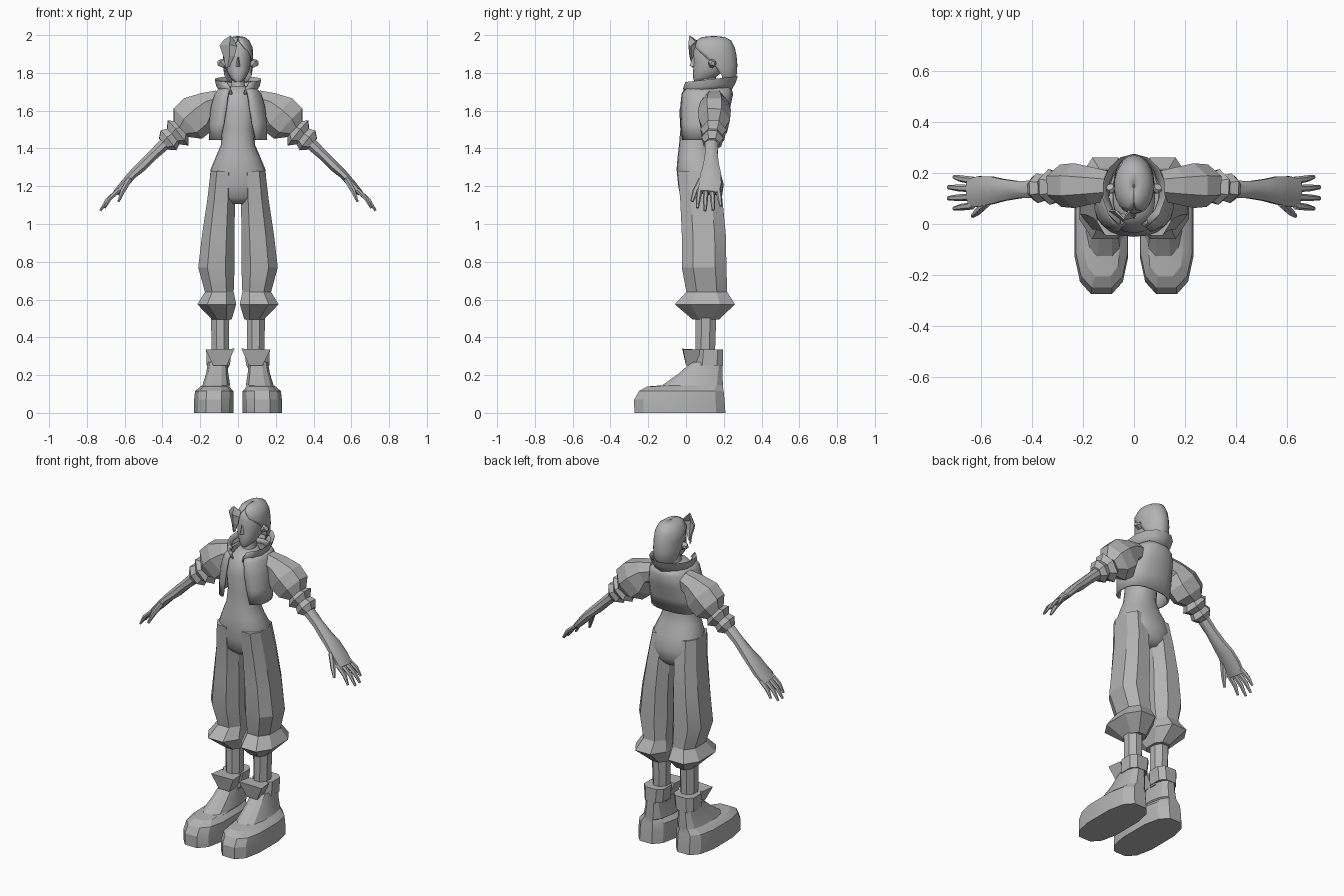
import bpy, bmesh, math
from mathutils import Vector

grey = bpy.data.materials.new("plain grey")
grey.diffuse_color = (0.45, 0.45, 0.45, 1)


def finish(name, bm, smooth=30, mirror=False, thick=0):
    bmesh.ops.recalc_face_normals(bm, faces=bm.faces)
    me = bpy.data.meshes.new(name)
    bm.to_mesh(me)
    bm.free()
    ob = bpy.data.objects.new(name, me)
    bpy.context.collection.objects.link(ob)
    me.materials.append(grey)
    bpy.context.view_layer.objects.active = ob
    ob.select_set(True)
    if smooth:
        bpy.ops.object.shade_smooth_by_angle(angle=math.radians(smooth))
    ob.select_set(False)
    if thick:
        m = ob.modifiers.new("thickness", "SOLIDIFY")
        m.thickness = thick
    if mirror:
        ob.modifiers.new("mirror", "MIRROR")
    return ob


def skin(bm, rings, closed=True, caps=True):
    rows = [[bm.verts.new(p) for p in r] for r in rings]
    n = len(rows[0])
    for a, b in zip(rows, rows[1:]):
        for i in range(n if closed else n - 1):
            j = (i + 1) % n
            bm.faces.new((a[i], a[j], b[j], b[i]))
    if caps:
        bm.faces.new(rows[0])
        bm.faces.new(rows[-1])


def sgn_pow(v, e):
    return math.copysign(abs(v) ** e, v)


def section(z, x0, x1, y0, y1, n, power=2.0, gap=0, tilt=0, turn=0):
    """Horizontal outline; a gap in degrees leaves the front open each side."""
    pts = []
    for i in range(n):
        if gap:
            a = math.radians(gap + (360 - 2 * gap) * i / (n - 1))
        else:
            a = 2 * math.pi * (i + turn) / n
        u, v = sgn_pow(math.sin(a), 2 / power), -sgn_pow(math.cos(a), 2 / power)
        y = (y0 + y1) / 2 + v * (y1 - y0) / 2
        pts.append((((x0 + x1) / 2 + u * (x1 - x0) / 2), y, z + tilt * y))
    return pts


def stack(name, rows, n, power=2.0, turn=0, **kw):
    bm = bmesh.new()
    skin(bm, [section(*r, n, power, turn=turn) for r in rows])
    return finish(name, bm, **kw)


def body(name, rows, n, power=2.0, **kw):
    return stack(name, [(z, -w, w, a, b) for z, w, a, b in rows], n, power, **kw)


def shell(name, rows, n, thick, power=2.0, tilts=None, smooth=40):
    """Open-fronted garment: rows of height, half width, front, back, gap."""
    bm = bmesh.new()
    skin(bm, [section(z, -w, w, a, b, n, power, g, tilts[i] if tilts else 0)
              for i, (z, w, a, b, g) in enumerate(rows)], closed=False, caps=False)
    return finish(name, bm, smooth=smooth, thick=thick)


def tube(bm, rows, n):
    """Limb along a path: rows of x, y, z, half thickness, half depth in y."""
    rings = []
    pts = [Vector(r[:3]) for r in rows]
    for i, (p, r) in enumerate(zip(pts, rows)):
        d = pts[min(i + 1, len(pts) - 1)] - pts[max(i - 1, 0)]
        up = d.cross(Vector((0, 1, 0))).normalized()
        side = up.cross(d).normalized()
        angs = [2 * math.pi * (k + .5) / n for k in range(n)]
        rings.append([p + up * r[3] * math.cos(a) + side * r[4] * math.sin(a) for a in angs])
    skin(bm, rings)


def limb(name, rows, n, smooth=30):
    bm = bmesh.new()
    tube(bm, rows, n)
    return finish(name, bm, smooth=smooth, mirror=True)


# shoes, ankle cuffs and tongues
stack("shoe", [(0, .02, .235, -.28, .215), (.07, .02, .235, -.28, .21),
               (.115, .022, .23, -.255, .205), (.14, .045, .2, -.21, .2),
               (.146, .04, .19, -.13, .2), (.21, .05, .17, -.04, .195),
               (.27, .055, .16, .03, .195)], 12, 2.8, turn=.5, smooth=20, mirror=True)
stack("ankle_cuff", [(.25, .04, .17, .05, .2), (.335, .03, .172, .06, .2)],
      8, 3, turn=.5, smooth=0, mirror=True)
bm = bmesh.new()
skin(bm, [[(.06, .0, .25), (.13, .0, .25), (.13, .08, .25), (.06, .08, .25)],
          [(.018, -.02, .34), (.172, -.015, .335), (.16, .07, .335), (.03, .07, .335)]])
finish("shoe_tongue", bm, smooth=0, mirror=True)

# calves and baggy trouser legs with flared hems
stack("calf", [(.24, .045, .14, .045, .155), (.52, .042, .148, .045, .165)],
      8, turn=.5, smooth=0, mirror=True)
stack("trouser_leg", [(.495, .03, .14, .03, .18), (.575, .003, .222, -.07, .27),
                      (.64, .018, .18, -.005, .225), (.77, .012, .217, -.03, .222),
                      (.95, .012, .195, -.03, .218), (1.13, .012, .167, -.038, .2),
                      (1.28, .012, .149, -.052, .172)],
      8, 2.5, turn=.5, smooth=15, mirror=True)

# hips, waist, chest and neck
body("bodysuit", [(1.105, .07, .01, .16), (1.14, .135, -.03, .19), (1.21, .152, -.042, .2),
                  (1.29, .145, -.05, .178), (1.35, .12, -.045, .152), (1.42, .09, -.037, .135),
                  (1.5, .085, -.03, .15), (1.6, .1, -.035, .18), (1.68, .085, -.015, .18),
                  (1.73, .05, .03, .16)], 20, 2.3, smooth=60)
body("neck", [(1.66, .05, .05, .16), (1.72, .038, .065, .155), (1.8, .036, .07, .16)], 10, smooth=60)

# cropped open vest with a standing collar
shell("vest", [(1.445, .155, -.035, .185, 32), (1.53, .155, -.037, .205, 24),
               (1.62, .145, -.037, .235, 20), (1.69, .125, -.03, .25, 20),
               (1.73, .09, -.01, .235, 22)], 17, .012, 2.6)
shell("collar", [(1.685, .09, -.015, .235, 22), (1.72, .118, -.028, .262, 24),
                 (1.752, .125, -.02, .275, 28), (1.735, .1, .005, .25, 30)],
      13, .01, tilts=[.05, .1, .11, .11])

# puffed sleeves in two tiers
limb("upper_sleeve", [(.1, .15, 1.655, .06, .06), (.16, .15, 1.635, .075, .075),
                      (.215, .15, 1.585, .12, .09), (.27, .15, 1.535, .115, .085),
                      (.305, .145, 1.5, .055, .06)], 7, smooth=0)
limb("lower_sleeve", [(.29, .145, 1.51, .045, .05), (.32, .145, 1.485, .09, .072),
                      (.345, .142, 1.465, .055, .052), (.37, .14, 1.445, .07, .06),
                      (.395, .138, 1.425, .04, .042)], 7, smooth=0)
limb("forearm", [(.36, .137, 1.45, .036, .038), (.45, .134, 1.365, .03, .036),
                 (.51, .133, 1.305, .03, .046), (.555, .132, 1.265, .025, .058),
                 (.6, .128, 1.215, .023, .064), (.645, .12, 1.165, .018, .06)], 8, smooth=40)

# hands: four fingers and a thumb
bm = bmesh.new()
for y, x, z, dy in ((.072, .705, 1.085, -.012), (.105, .728, 1.07, -.004),
                    (.138, .728, 1.073, .006), (.17, .705, 1.095, .014)):
    s = Vector((.63, y, 1.18))
    e = Vector((x, y + dy, z))
    m = s.lerp(e, .55) + Vector((.008, 0, .006))
    tube(bm, [(*s, .013, .015), (*m, .012, .013), (*e, .006, .008)], 6)
tube(bm, [(.575, .085, 1.235, .016, .02), (.61, .05, 1.175, .014, .016),
          (.632, .032, 1.12, .007, .009)], 6)
finish("fingers", bm, mirror=True, smooth=40)

# head, nose and ears
body("head", [(1.752, .018, .045, .09), (1.772, .04, .038, .15), (1.81, .06, .038, .2),
              (1.86, .07, .04, .23), (1.92, .07, .04, .235), (1.965, .055, .06, .22),
              (1.98, .03, .09, .19)], 16, 2.2, smooth=60)
bm = bmesh.new()
skin(bm, [[(-.006, .045, 1.885), (.006, .045, 1.885), (0, .036, 1.885)],
          [(-.013, .045, 1.832), (.013, .045, 1.832), (0, .018, 1.836)]])
finish("nose", bm, smooth=0)
limb("ear", [(.07, .135, 1.835, .012, .014), (.09, .14, 1.855, .026, .022),
             (.094, .145, 1.865, .016, .014)], 6)

# hair cap, open around the face
shell("hair", [(1.75, .05, .12, .245, 100), (1.785, .075, .06, .268, 105),
               (1.84, .08, .04, .272, 88), (1.89, .08, .034, .268, 62),
               (1.935, .078, .034, .258, 28), (1.972, .06, .055, .24, 6),
               (1.99, .035, .085, .205, 1), (1.995, .004, .14, .155, 1)], 17, .008, smooth=50)
# swept forelock over one side of the brow
bm = bmesh.new()
skin(bm, [[(-.015, .05, 1.965), (-.04, .018, 1.998), (-.075, .05, 1.975)],
          [(-.005, .022, 1.94), (-.045, .012, 1.95), (-.098, .05, 1.945)],
          [(-.018, .022, 1.89), (-.045, .018, 1.89), (-.075, .045, 1.88)],
          [(-.045, .035, 1.835), (-.055, .032, 1.83), (-.066, .045, 1.825)]],
     closed=False, caps=False)
finish("forelock", bm, smooth=0, thick=.008)
